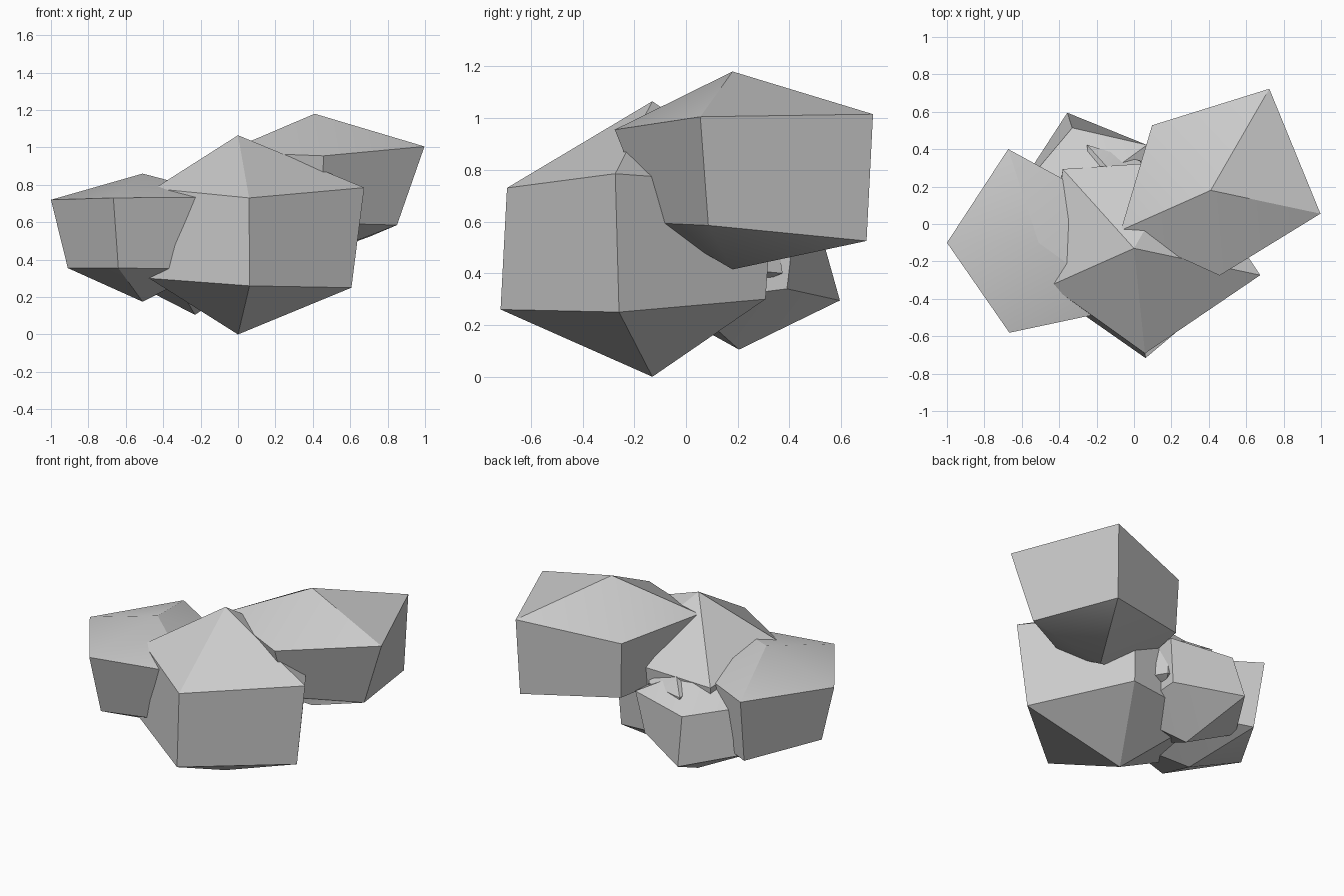
import bpy
import bmesh
from math import cos, sin, radians

cube = bpy.data.objects.get("Cube")
if cube:
    bpy.data.objects.remove(cube)

# One plain stone grey
stone = bpy.data.materials.new("stone_grey")
stone.use_nodes = True
grey = (0.6, 0.6, 0.6, 1)
stone.diffuse_color = grey
stone.node_tree.nodes["Principled BSDF"].inputs["Base Color"].default_value = grey


def rock(name, x, y, bottom, top, turn, upper, lower):
    """Five-sided boulder: two rings of (radius, height), capped by two points."""
    bm = bmesh.new()
    peak = bm.verts.new((x, y, top))
    base = bm.verts.new((x, y, bottom))

    def ring(points):
        return [bm.verts.new((x + r * cos(radians(turn + 72 * i)),
                              y + r * sin(radians(turn + 72 * i)), z))
                for i, (r, z) in enumerate(points)]

    high, low = ring(upper), ring(lower)
    for i in range(5):
        j = (i + 1) % 5
        bm.faces.new((peak, high[i], high[j]))
        bm.faces.new((high[i], low[i], low[j], high[j]))
        bm.faces.new((base, low[j], low[i]))
    bmesh.ops.recalc_face_normals(bm, faces=bm.faces)
    mesh = bpy.data.meshes.new(name)
    bm.to_mesh(mesh)
    bm.free()
    mesh.materials.append(stone)
    obj = bpy.data.objects.new(name, mesh)
    bpy.context.collection.objects.link(obj)
    bpy.ops.object.select_all(action='DESELECT')
    obj.select_set(True)
    bpy.context.view_layer.objects.active = obj
    bpy.ops.object.shade_smooth_by_angle(angle=radians(30))
    return obj


# Large boulder at the front
rock("front_boulder", 0, -0.13, 0, 1.065, -84,
     [(.565, .73), (.69, .785), (.54, .74), (.57, .7), (.49, .78)],
     [(.59, .26), (.62, .25), (.505, .3), (.5, .29), (.52, .3)])

# Raised boulder on the left side
rock("left_boulder", 0.41, 0.18, 0.415, 1.18, -84,
     [(.458, .955), (.6, 1.005), (.627, 1.015), (.468, .95), (.526, .975)],
     [(.31, .595), (.45, .585), (.598, .525), (.45, .59), (.45, .6)])

# Low boulder on the right side
rock("right_boulder", -0.51, -0.1, 0.175, 0.86, 36,
     [(.4, .7), (.526, .726), (.49, .72), (.506, .73), (.59, .735)],
     [(.4, .34), (.45, .31), (.4, .355), (.42, .355), (.42, .35)])

# Smaller boulder at the back
rock("back_boulder", -0.23, 0.205, 0.105, 0.76, 36,
     [(.37, .61), (.325, .583), (.36, .6), (.35, .6), (.35, .6)],
     [(.315, .34), (.41, .295), (.38, .3), (.35, .29), (.35, .29)])

# Small stone wedged between the others
rock("wedged_stone", -0.05, 0.2, 0.33, 0.78, -84,
     [(.2, .66), (.2, .66), (.16, .64), (.3, .65), (.2, .66)],
     [(.2, .42), (.2, .42), (.2, .4), (.2, .42), (.2, .42)])
